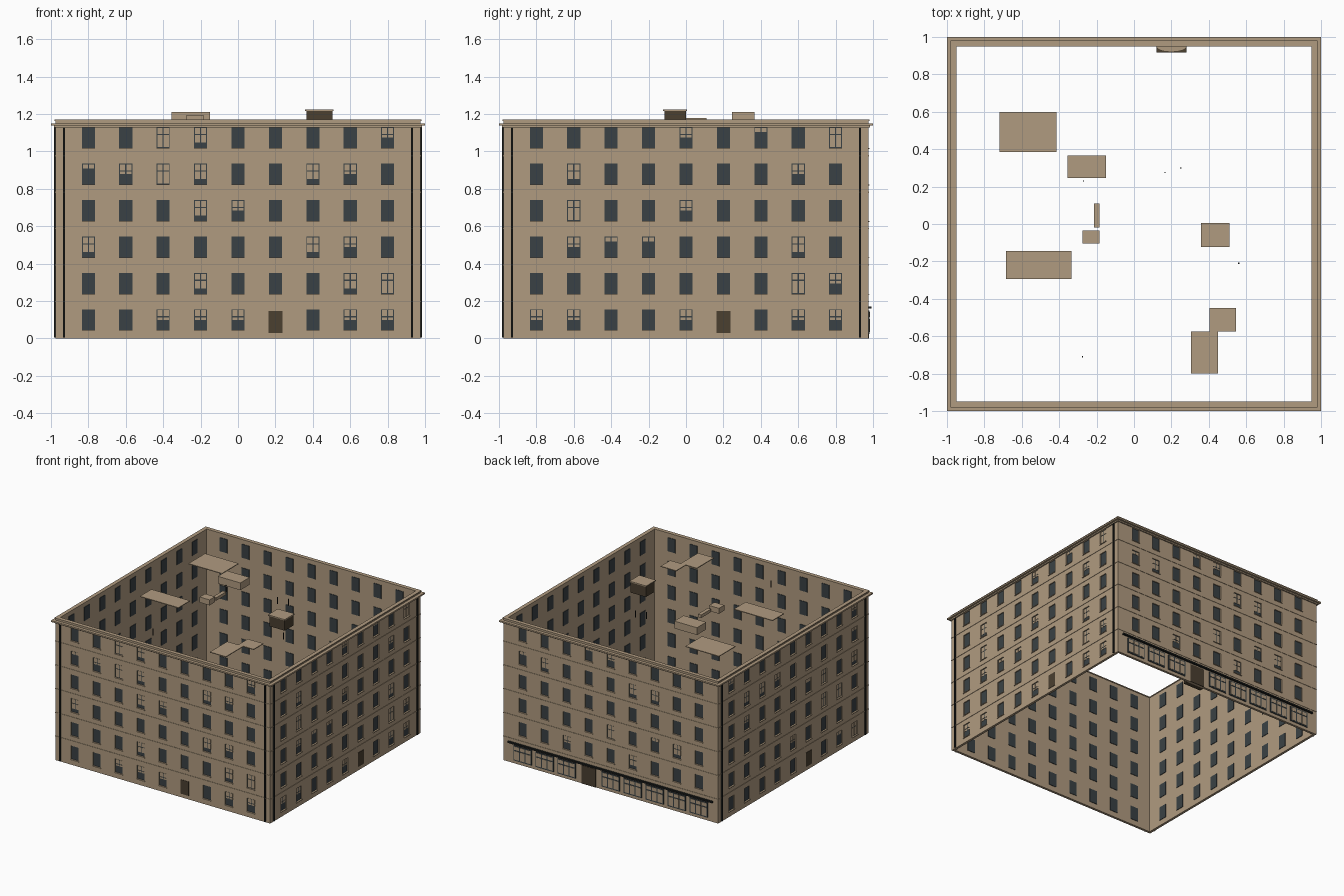
import bpy, bmesh, random
from math import pi
from mathutils import Matrix, Vector

cube = bpy.data.objects.get("Cube")
if cube:
    bpy.data.objects.remove(cube, do_unlink=True)
random.seed(4)


def material(name, rgb):
    m = bpy.data.materials.new(name)
    m.use_nodes = True
    m.diffuse_color = (*rgb, 1)
    m.node_tree.nodes["Principled BSDF"].inputs["Base Color"].default_value = (*rgb, 1)
    return m


STONE = material("beige_stone", (0.434, 0.328, 0.216))
GLASS = material("slate_glass", (0.042, 0.053, 0.058))
BROWN = material("dark_brown", (0.069, 0.050, 0.030))
BLACK = material("black_iron", (0.012, 0.014, 0.013))

OUT, INN = 0.975, 0.955          # outer and inner wall planes
W, H = 0.035, 0.056              # half window size
RECESS = 0.008
COLS = [0.2 * i for i in range(-4, 5)]
ROWS = [0.1 + 0.195 * i for i in range(6)]
TURNS = [Matrix.Rotation(i * pi / 2, 4, 'Z') for i in range(4)]  # front, right, back, left


class Part:
    """A mesh gathered from boxes, then turned into one object."""

    def __init__(self, name, *mats):
        self.name, self.mats, self.bm = name, mats, bmesh.new()

    def box(self, x, y, z, turn=Matrix()):
        mid = Vector([(a + b) / 2 for a, b in (x, y, z)])
        size = Vector([abs(b - a) for a, b in (x, y, z)])
        bmesh.ops.create_cube(self.bm, size=1,
                              matrix=turn @ Matrix.Translation(mid) @ Matrix.Diagonal(size).to_4x4())

    def ring(self, outer, inner, z):
        for t in TURNS:
            self.box((-outer, inner), (-outer, -inner), z, t)

    def finish(self):
        me = bpy.data.meshes.new(self.name)
        self.bm.to_mesh(me)
        self.bm.free()
        for m in self.mats:
            me.materials.append(m)
        ob = bpy.data.objects.new(self.name, me)
        bpy.context.scene.collection.objects.link(ob)
        return ob


# How far each blind is drawn, top floor first: quarter, half, three quarters, full
DROP = {'.': 0, 'q': 0.25, 'h': 0.5, 't': 0.75, 'f': 1}


def random_blinds():
    return ["".join(random.choice("......qhtf") for _ in COLS) for _ in ROWS]


BLINDS = [
    ["..ft....h", "qhft..th.", "...th....", "t.....th.", "...t...tf", "..hhh..hh"],
    ["....h.q.f", ".t.....h.", ".f..h....", ".hqq...t.", ".......fh", "hh..h..hh"],
    random_blinds(), random_blinds()]


def is_window(side, col, row):
    """The ground floor has a door, and the back has shop fronts there."""
    return row > 0 or (side != 2 and col != 5)


# Outer walls: a grid of cells with the window cells pushed in
walls = ["front_wall", "right_wall", "back_wall", "left_wall"]
for side, turn in enumerate(TURNS):
    part = Part(walls[side], STONE, GLASS)
    bm = part.bm
    us = sorted([-OUT, OUT] + [c + s * W for c in COLS for s in (-1, 1)])
    zs = sorted([0, 1.15] + [r + s * H for r in ROWS for s in (-1, 1)])
    grid = [[bm.verts.new((u, -OUT, z)) for u in us] for z in zs]
    openings = []
    for j in range(len(zs) - 1):
        for i in range(len(us) - 1):
            f = bm.faces.new((grid[j][i], grid[j][i + 1], grid[j + 1][i + 1], grid[j + 1][i]))
            if i % 2 and j % 2 and is_window(side, i // 2, j // 2):
                openings.append(f)
    bm.normal_update()
    bmesh.ops.inset_individual(bm, faces=openings, thickness=0, depth=-RECESS)
    for f in openings:
        f.material_index = 1
    bm.transform(turn)
    part.finish()

# Courtyard lining, cornice and parapet
lining = Part("courtyard_walls", STONE)
lining.ring(INN + 0.006, INN, (0, 1.15))
lining.ring(OUT - 0.001, INN, (0, 0.004))
lining.finish()
cornice = Part("cornice", STONE)
cornice.ring(0.985, 0.96, (1.128, 1.138))
cornice.ring(1.0, 0.955, (1.138, 1.15))
cornice.ring(OUT, 0.955, (1.15, 1.163))
cornice.ring(0.982, 0.95, (1.163, 1.17))
cornice.finish()

# Floor bands
bands = Part("floor_bands", STONE)
for r in ROWS[:-1]:
    bands.ring(OUT + 0.003, OUT - 0.003, (r + 0.094, r + 0.1))
bands.finish()

# Window details on both sides of each wall
sills = Part("window_sills", STONE)
panes = Part("drawn_blinds", STONE)
inner = Part("courtyard_windows", GLASS)
back = -OUT + RECESS
for side, turn in enumerate(TURNS):
    for row, z in enumerate(ROWS):
        for col, u in enumerate(COLS):
            if not (side == 2 and row == 0 and col == 3):
                inner.box((u - W, u + W), (-INN, -INN + 0.004), (z - H, z + H), turn)
            if not is_window(side, col, row):
                continue
            sills.box((u - W - 0.003, u + W + 0.003), (-OUT - 0.006, back),
                      (z - H - 0.005, z - H), turn)
            # Blind seen through four panes, cut off at its lower edge
            low = z + H - 2 * H * DROP[BLINDS[side][5 - row][col]]
            for s in (-1, 1):
                for bottom, top in ((z + 0.019, z + 0.051), (z - 0.051, z + 0.013)):
                    bottom = max(bottom, low)
                    if bottom < top:
                        panes.box((u + s * 0.003, u + s * 0.03), (back - 0.002, back + 0.001),
                                  (bottom, top), turn)
for p in (sills, panes, inner):
    p.finish()

# Entrance doors and corner drainpipes
doors = Part("entrance_doors", BROWN)
pipes = Part("drainpipes", BLACK)
for side in (0, 1, 3):
    doors.box((0.163, 0.237), (-OUT - 0.003, -OUT + 0.003), (0.03, 0.146), TURNS[side])
    for u in (-0.93, 0.93):
        pipes.box((u - 0.006, u + 0.006), (-OUT - 0.01, -OUT), (0.005, 1.13), TURNS[side])
doors.box((-0.265, -0.135), (-OUT - 0.004, -OUT + 0.003), (0, 0.15), TURNS[2])
doors.finish()
pipes.finish()

# Shop fronts along the back, with a dark canopy above
frames = Part("shop_frames", GLASS)
shop_panes = Part("shop_panes", STONE)
canopy = Part("shop_canopy", BLACK)
for col, u in enumerate(COLS):
    if col == 3:
        continue
    frames.box((u - 0.082, u + 0.082), (-OUT - 0.006, -OUT), (0.025, 0.15), TURNS[2])
    for k in (-1, 0, 1):
        mid = u + k * 0.052
        for z in ((0.035, 0.105), (0.115, 0.142)):
            shop_panes.box((mid - 0.021, mid + 0.021), (-OUT - 0.008, -OUT - 0.004), z, TURNS[2])
canopy.box((-0.93, 0.93), (-OUT - 0.016, -OUT), (0.16, 0.172), TURNS[2])
for p in (frames, shop_panes, canopy):
    p.finish()

# Back entrance lobby standing out into the courtyard, with a rounded step on top
lobby = Part("entrance_lobby", BROWN)
lobby.box((0.12, 0.28), (0.918, INN), (0, 0.15))
lobby.finish()
arch = Part("lobby_arch", STONE)
bmesh.ops.create_cone(arch.bm, cap_ends=True, segments=24, radius1=1, radius2=1, depth=0.006,
                      matrix=Matrix.Translation((0.2, 0.948, 0.153)) @ Matrix.Diagonal((0.078, 0.025, 1, 1)))
arch.finish()

# Flat roof plates
plates = Part("roof_plates", STONE)
for x, y in [((-0.72, -0.415), (0.385, 0.6)), ((-0.685, -0.335), (-0.295, -0.145)),
             ((0.405, 0.545), (-0.575, -0.45)), ((0.305, 0.45), (-0.8, -0.575))]:
    plates.box(x, y, (1.158, 1.164))
plates.finish()

# Ventilation boxes joined by a duct
vents = Part("roof_vents", STONE)
vents.box((-0.355, -0.15), (0.245, 0.365), (1.15, 1.21))
vents.box((-0.275, -0.185), (-0.105, -0.035), (1.15, 1.195))
vents.box((-0.215, -0.185), (-0.02, 0.11), (1.155, 1.18))
vents.finish()

# Stair hut with an overhanging lid
hut = Part("stair_hut", BROWN)
hut.box((0.365, 0.505), (-0.115, 0), (1.13, 1.217))
hut.finish()
lid = Part("stair_hut_lid", STONE)
lid.box((0.358, 0.51), (-0.122, 0.006), (1.217, 1.225))
lid.finish()

# Thin roof poles
poles = Part("roof_poles", BLACK)
for x, y in [(-0.27, 0.23), (0.165, 0.275), (0.25, 0.3), (0.56, -0.21), (-0.275, -0.71)]:
    poles.box((x - 0.003, x + 0.003), (y - 0.003, y + 0.003), (1.11, 1.165))
poles.finish()
